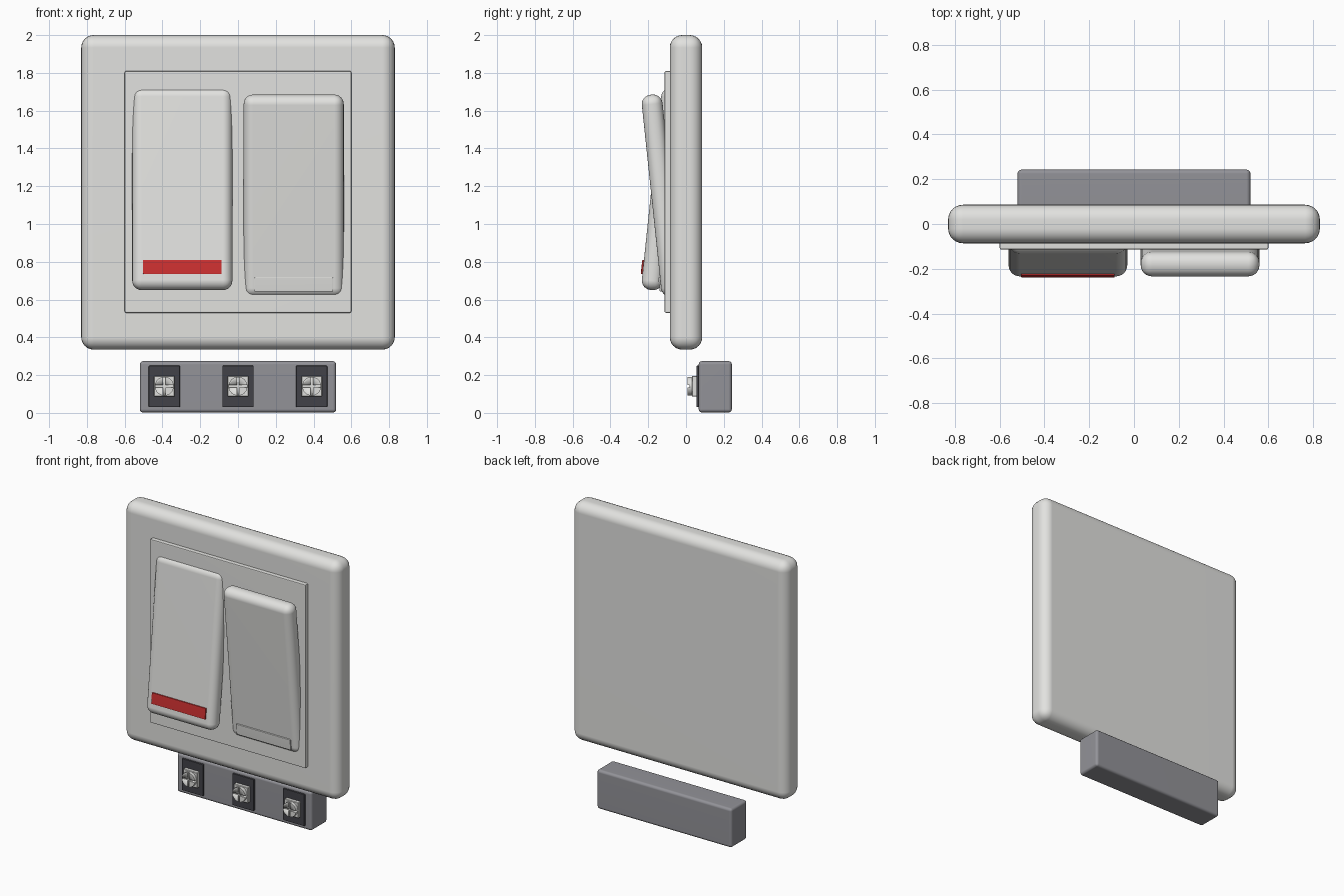
import bpy
import bmesh
from math import radians
from mathutils import Matrix, Vector

cube = bpy.data.objects.get("Cube")
if cube:
    bpy.data.objects.remove(cube, do_unlink=True)


def material(name, r, g, b):
    mat = bpy.data.materials.new(name)
    mat.use_nodes = True
    mat.diffuse_color = (r, g, b, 1)
    mat.node_tree.nodes["Principled BSDF"].inputs["Base Color"].default_value = (r, g, b, 1)
    return mat


WHITE = material("warm white plastic", 0.76, 0.76, 0.74)
RED = material("indicator red", 0.6, 0.03, 0.03)
GREY = material("terminal grey", 0.29, 0.29, 0.315)
DARK = material("dark recess", 0.055, 0.055, 0.065)
METAL = material("screw metal", 0.74, 0.74, 0.72)


def finish(name, bm, loc, mat, tilt=0):
    mesh = bpy.data.meshes.new(name)
    bm.to_mesh(mesh)
    bm.free()
    obj = bpy.data.objects.new(name, mesh)
    bpy.context.collection.objects.link(obj)
    obj.location = loc
    obj.rotation_euler.x = tilt
    mesh.materials.append(mat)
    bpy.ops.object.select_all(action="DESELECT")
    obj.select_set(True)
    bpy.context.view_layer.objects.active = obj
    bpy.ops.object.shade_smooth_by_angle(angle=radians(35))
    return obj


def box(name, size, loc, mat, bevel=0.0, segments=3, tilt=0):
    """Rounded box whose flat sides keep flat shading."""
    bm = bmesh.new()
    bmesh.ops.create_cube(bm, size=1, matrix=Matrix.Diagonal((*size, 1)))
    if bevel:
        bmesh.ops.bevel(bm, geom=bm.edges[:], offset=bevel, segments=segments,
                        profile=0.5, affect="EDGES", clamp_overlap=True)
    obj = finish(name, bm, loc, mat, tilt)
    if bevel:
        obj.modifiers.new("flat sides", "WEIGHTED_NORMAL").keep_sharp = True
    return obj


def screw_head(name, loc):
    """Round head with a crossed slot."""
    bm = bmesh.new()
    bmesh.ops.create_cone(bm, cap_ends=True, segments=32, radius1=0.05, radius2=0.05,
                          depth=0.026, matrix=Matrix.Rotation(radians(90), 4, "X"))
    head = finish(name, bm, loc, METAL)
    for i, size in enumerate(((0.012, 0.02, 0.2), (0.2, 0.02, 0.012))):
        cutter = box(f"{name}_slot_cutter_{i}", size, Vector(loc) - Vector((0, 0.013, 0)), METAL)
        cutter.hide_render = True
        cutter.hide_set(True)
        cutter.display_type = "WIRE"
        cut = head.modifiers.new("slot", "BOOLEAN")
        cut.operation = "DIFFERENCE"
        cut.solver = "EXACT"
        cut.object = cutter
        # Bake the cut so that no helper is left behind
        bpy.context.view_layer.objects.active = head
        bpy.ops.object.modifier_apply(modifier=cut.name)
        bpy.data.objects.remove(cutter, do_unlink=True)


# Wall plate and raised inner frame
box("wall_plate", (1.66, 0.172, 1.665), (0, 0, 1.1675), WHITE, 0.066, 6)
box("inner_frame", (1.2, 0.06, 1.28), (0, -0.084, 1.17), WHITE, 0.008, 2)

# Two rockers tipped opposite ways, each with an indicator strip
for side, x, z, angle, strip_z, strip_mat in (
        ("right", -0.295, 1.185, -6, -0.421, RED),
        ("left", 0.295, 1.15, 6, -0.467, WHITE)):
    tilt = radians(angle)
    centre = Vector((x, -0.128, z))
    box(f"{side}_rocker", (0.53, 0.11, 1.075), centre, WHITE, 0.05, 6, tilt)
    offset = Matrix.Rotation(tilt, 3, "X") @ Vector((0, -0.055, strip_z))
    box(f"{side}_indicator", (0.417, 0.018, 0.076), centre + offset, strip_mat,
        0.004, 2, tilt)

# Terminal block with three screw terminals
box("terminal_block", (1.04, 0.176, 0.272), (0, 0.155, 0.138), GREY, 0.018, 3)
for label, x in (("right", -0.39), ("middle", 0), ("left", 0.39)):
    box(f"{label}_terminal_pad", (0.165, 0.03, 0.22), (x, 0.07, 0.14), DARK, 0.004, 2)
    box(f"{label}_terminal_clamp", (0.11, 0.03, 0.108), (x, 0.046, 0.141), METAL, 0.003, 1)
    screw_head(f"{label}_terminal_screw", (x, 0.021, 0.141))
